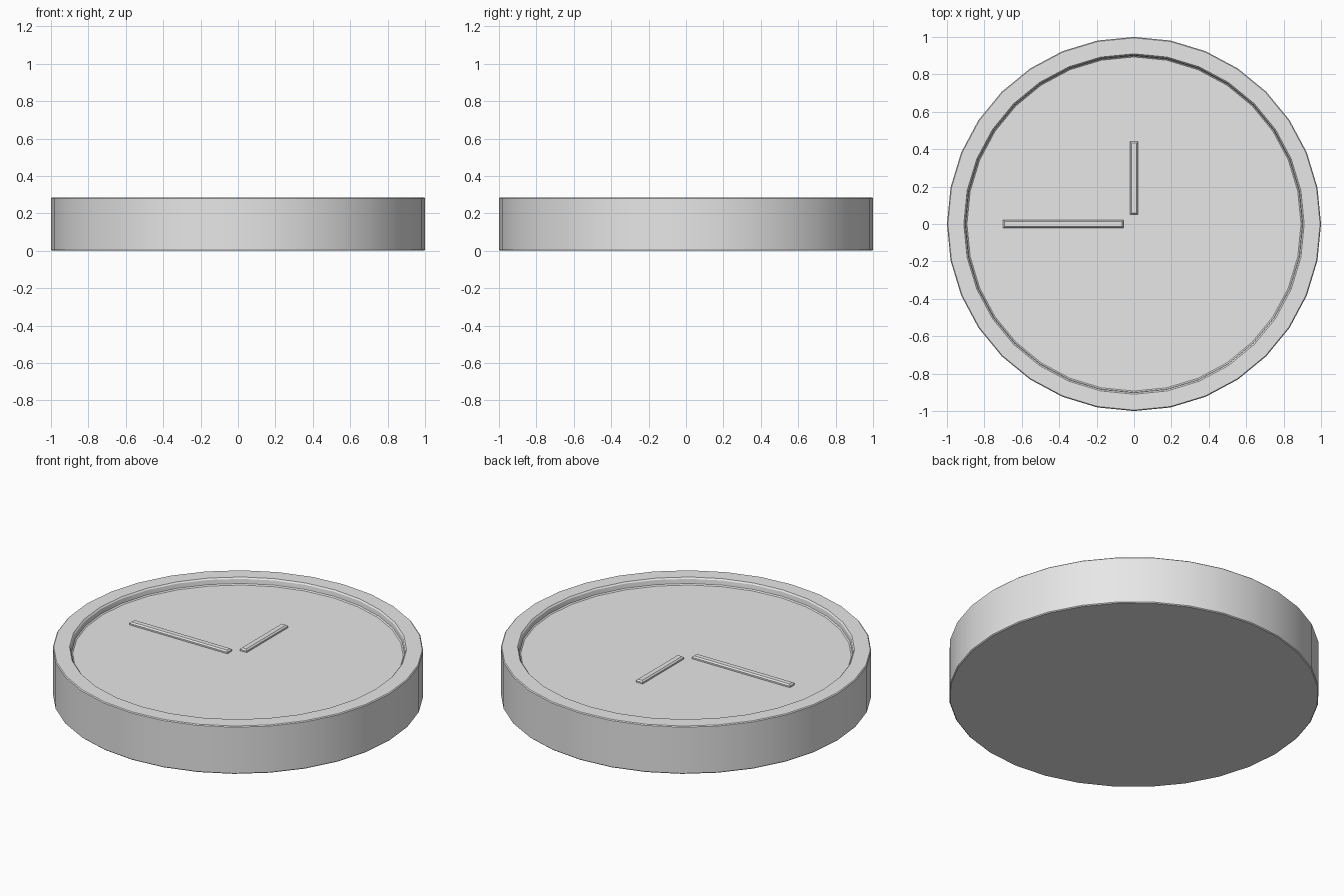
import bpy
import bmesh
import math

cube = bpy.data.objects.get("Cube")
if cube:
    bpy.data.objects.remove(cube, do_unlink=True)

SIDES = 32
HEIGHT = 0.285
FLOOR = 0.245

grey = bpy.data.materials.new("light_grey")
grey.use_nodes = True
grey.diffuse_color = (0.8, 0.8, 0.8, 1)
grey.node_tree.nodes["Principled BSDF"].inputs["Base Color"].default_value = (0.8, 0.8, 0.8, 1)


def finish(bm, name):
    bmesh.ops.recalc_face_normals(bm, faces=bm.faces)
    mesh = bpy.data.meshes.new(name)
    bm.to_mesh(mesh)
    bm.free()
    obj = bpy.data.objects.new(name, mesh)
    bpy.context.collection.objects.link(obj)
    mesh.materials.append(grey)
    bpy.ops.object.select_all(action="DESELECT")
    obj.select_set(True)
    bpy.context.view_layer.objects.active = obj
    bpy.ops.object.shade_smooth_by_angle(angle=math.radians(30))
    return obj


def lathe(name, profile):
    """Spin a (radius, height) profile round z and cap both ends."""
    bm = bmesh.new()
    rings = []
    for r, z in profile:
        angles = [2 * math.pi * i / SIDES for i in range(SIDES)]
        rings.append([bm.verts.new((r * math.cos(a), r * math.sin(a), z)) for a in angles])
    for low, high in zip(rings, rings[1:]):
        for i in range(SIDES):
            j = (i + 1) % SIDES
            bm.faces.new((low[i], low[j], high[j], high[i]))
    bm.faces.new(rings[0])
    bm.faces.new(rings[-1])
    return finish(bm, name)


def hand(name, x0, x1, y0, y1, chamfer=0.008, top=FLOOR + 0.017):
    """Flat bar resting on the dial, with its upper edges chamfered."""
    bm = bmesh.new()
    bmesh.ops.create_cube(bm, size=1)
    base = FLOOR - 0.01
    for v in bm.verts:
        v.co.x = x1 if v.co.x > 0 else x0
        v.co.y = y1 if v.co.y > 0 else y0
        v.co.z = top if v.co.z > 0 else base
    edges = [e for e in bm.edges if all(v.co.z == e.verts[0].co.z > base for v in e.verts)]
    bmesh.ops.bevel(bm, geom=edges, offset=chamfer, segments=1, affect="EDGES")
    return finish(bm, name)


# Case: outer wall, rim and recessed dial in one turned body
lathe("clock_case", [
    (0.995, 0), (1, 0.005), (1, HEIGHT - 0.005), (0.995, HEIGHT),
    (0.91, HEIGHT), (0.903, HEIGHT - 0.008), (0.9, FLOOR + 0.006), (0.893, FLOOR),
])

# Hands
hand("hour_hand", -0.022, 0.022, 0.05, 0.44)
hand("minute_hand", -0.7, -0.055, -0.022, 0.022)
